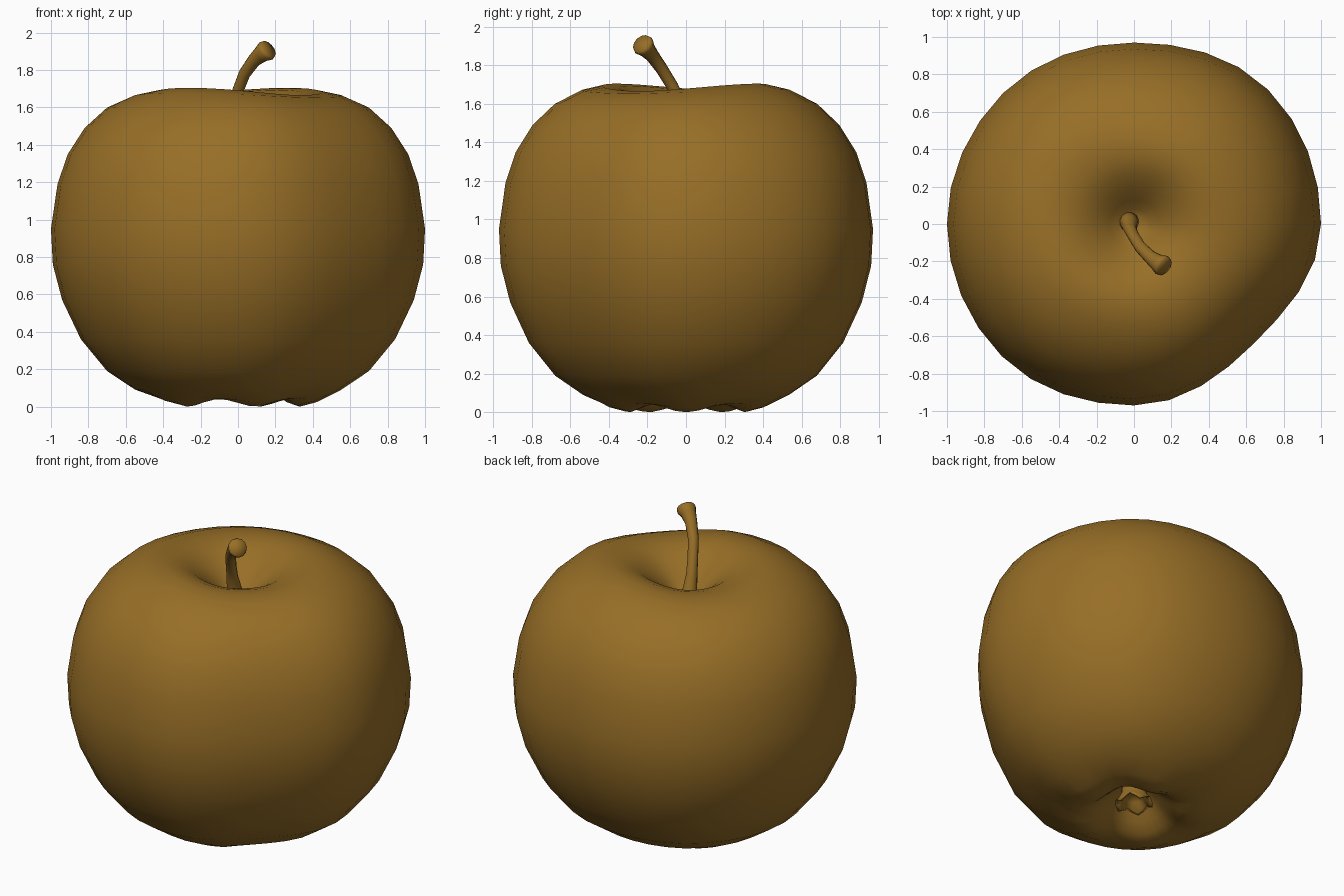
import bpy
import bmesh
from math import sin, cos, pi, exp, tau
from mathutils import Vector

if "Cube" in bpy.data.objects:
    bpy.data.objects.remove(bpy.data.objects["Cube"], do_unlink=True)

brown = bpy.data.materials.new("golden brown")
brown.use_nodes = True
COLOUR = (0.31, 0.157, 0.02, 1)
brown.diffuse_color = COLOUR
brown.node_tree.nodes["Principled BSDF"].inputs["Base Color"].default_value = COLOUR


def loft(name, rings):
    """Skin a list of equal-length point rings and close both ends."""
    bm = bmesh.new()
    loops = [[bm.verts.new(p) for p in ring] for ring in rings]
    n = len(loops[0])
    for a, b in zip(loops, loops[1:]):
        for i in range(n):
            j = (i + 1) % n
            bm.faces.new((a[i], a[j], b[j], b[i]))
    for loop in (loops[0], loops[-1]):
        centre = sum((v.co for v in loop), Vector()) / n
        tip = bm.verts.new(centre)
        for i in range(n):
            bm.faces.new((loop[i], loop[(i + 1) % n], tip))
    bmesh.ops.recalc_face_normals(bm, faces=bm.faces)
    mesh = bpy.data.meshes.new(name)
    bm.to_mesh(mesh)
    bm.free()
    mesh.materials.append(brown)
    for face in mesh.polygons:
        face.use_smooth = True
    obj = bpy.data.objects.new(name, mesh)
    bpy.context.collection.objects.link(obj)
    return obj


# Fruit body: a turned profile, made uneven around its axis
PROFILE = [(.05, .2), (.1, .18), (.15, .13), (.2, .085), (.26, .04), (.33, .02),
           (.42, .035), (.55, .09), (.7, .19), (.84, .36), (.94, .57), (.99, .76),
           (1, .95), (.965, 1.19), (.91, 1.35), (.82, 1.49), (.7, 1.6), (.56, 1.665),
           (.45, 1.685), (.36, 1.675), (.28, 1.645), (.2, 1.59), (.13, 1.53),
           (.08, 1.48), (.04, 1.46)]
GIRTH = [1, 1.015, .97, .99, 1, 1, .97, .905]  # every eighth of a turn


def girth(angle):
    i, t = divmod(angle / tau * 8, 1)
    t = (1 - cos(pi * t)) / 2
    return GIRTH[int(i) % 8] * (1 - t) + GIRTH[int(i + 1) % 8] * t


def body_point(r, z, angle):
    if z < .3:      # five lobes under the fruit
        z -= .02 * cos(5 * angle) * exp(-((r - .32) / .13) ** 2)
    elif z > 1.4:   # rising and falling rim
        z += .02 * cos(2 * (angle - .95)) * exp(-((r - .42) / .2) ** 2)
    g = girth(angle)
    return Vector((r * g * cos(angle), r * g * sin(angle), z))


SIDES = 32
loft("fruit_body", [[body_point(r, z, tau * i / SIDES) for i in range(SIDES)]
                    for r, z in PROFILE])

# Stem: a bent tube that flares at its cut end
STEM = [(-.03, .02, 1.43, .06), (-.025, 0, 1.5, .045), (-.02, -.03, 1.6, .034),
        (0, -.07, 1.69, .031), (.035, -.125, 1.78, .032), (.085, -.175, 1.85, .036),
        (.125, -.205, 1.885, .046), (.15, -.22, 1.902, .058), (.163, -.23, 1.913, .052)]
points = [Vector(p[:3]) for p in STEM]
stem_rings = []
for k, p in enumerate(points):
    along = (points[min(k + 1, len(points) - 1)] - points[max(k - 1, 0)]).normalized()
    side = along.cross(Vector((1, 1, 0))).normalized()
    other = along.cross(side)
    stem_rings.append([p + STEM[k][3] * (side * cos(tau * i / 12) + other * sin(tau * i / 12))
                       for i in range(12)])
loft("stem", stem_rings)

# Calyx: a small ragged crown in the lower hollow
CROWN = [(.07, .21, 0), (.075, .15, 0), (.095, .11, .008), (.11, .085, .018),
         (.09, .09, .018), (.06, .13, 0), (.03, .15, 0)]
loft("calyx", [[Vector((r * cos(a), r * sin(a), z - jag * cos(5 * a)))
                for a in (tau * i / 20 for i in range(20))]
               for r, z, jag in CROWN])
